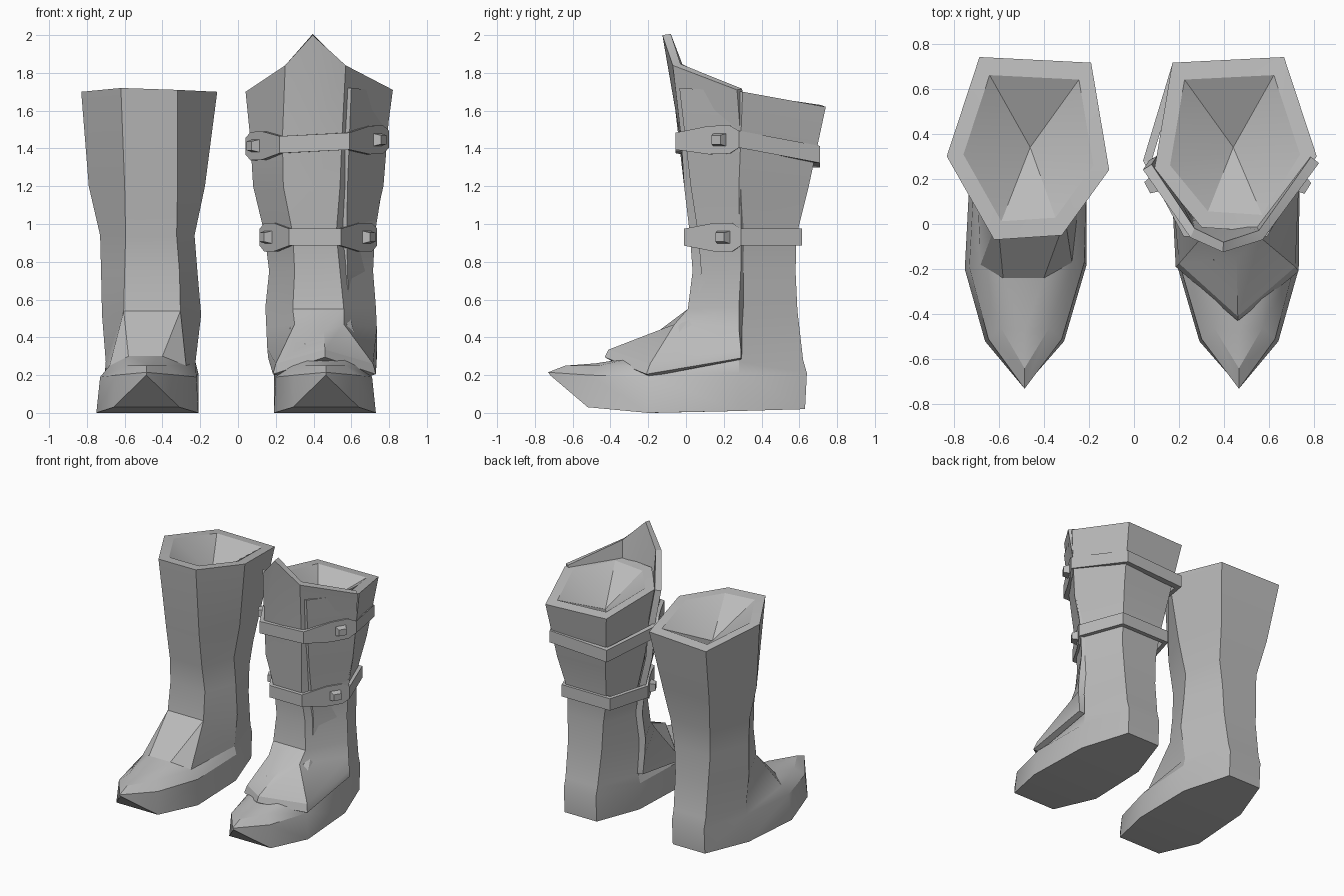
import bpy, bmesh, math
from mathutils import Vector

if "Cube" in bpy.data.objects:
    bpy.data.objects.remove(bpy.data.objects["Cube"])

grey = bpy.data.materials.new("grey_leather")
grey.diffuse_color = (0.5, 0.5, 0.5, 1)
grey.use_nodes = True
grey.node_tree.nodes["Principled BSDF"].inputs["Base Color"].default_value = grey.diffuse_color


def make(name, verts, faces, thickness=0):
    me = bpy.data.meshes.new(name)
    me.from_pydata([tuple(v) for v in verts], [], faces)
    if not thickness:
        bm = bmesh.new()
        bm.from_mesh(me)
        bmesh.ops.recalc_face_normals(bm, faces=bm.faces)
        bm.to_mesh(me)
        bm.free()
    me.materials.append(grey)
    ob = bpy.data.objects.new(name, me)
    bpy.context.collection.objects.link(ob)
    bpy.ops.object.select_all(action='DESELECT')
    ob.select_set(True)
    bpy.context.view_layer.objects.active = ob
    if thickness:
        mod = ob.modifiers.new("thickness", "SOLIDIFY")
        mod.thickness = thickness
        mod.offset = -1
        bpy.ops.object.modifier_apply(modifier=mod.name)
    bpy.ops.object.shade_smooth_by_angle(angle=math.radians(25))
    return ob


def bridge(a, b):
    n = len(a)
    return [(a[i], a[(i + 1) % n], b[(i + 1) % n], b[i]) for i in range(n)]


# Shaft rings, order: front outer, front inner, side inner, back inner, back outer, side outer
SHAFT = [
    [(-.605, .02, .54), (-.305, .02, .54), (-.195, .27, .52), (-.32, .585, .54), (-.60, .59, .54), (-.72, .27, .52)],
    [(-.60, .045, .75), (-.31, .045, .75), (-.215, .28, .75), (-.31, .58, .75), (-.61, .58, .75), (-.725, .28, .75)],
    [(-.595, .03, .94), (-.325, .03, .94), (-.23, .28, .94), (-.28, .585, .94), (-.61, .585, .94), (-.73, .28, .94)],
    [(-.60, -.01, 1.2), (-.32, -.01, 1.2), (-.175, .27, 1.2), (-.25, .64, 1.2), (-.65, .65, 1.2), (-.79, .28, 1.2)],
    [(-.62, -.07, 1.72), (-.32, -.05, 1.71), (-.11, .24, 1.70), (-.19, .715, 1.63), (-.685, .74, 1.62), (-.83, .30, 1.70)],
]
# Foot rings, order: toe, then inner side to heel, then outer heel back to toe
FOOT = [
    [(-.485, -.72, .20), (-.31, -.52, .03), (-.21, -.18, 0), (-.215, .28, .01), (-.33, .63, .02),
     (-.60, .63, .02), (-.725, .28, .01), (-.75, -.20, 0), (-.66, -.52, .03)],
    [(-.485, -.73, .215), (-.32, -.51, .20), (-.22, -.17, .19), (-.21, .28, .21), (-.33, .64, .21),
     (-.60, .64, .21), (-.705, .28, .21), (-.73, -.19, .19), (-.645, -.51, .20)],
    [(-.485, -.64, .25), (-.375, -.46, .25), (-.275, -.17, .25), (-.225, .28, .27), (-.33, .62, .28),
     (-.60, .62, .28), (-.70, .28, .27), (-.68, -.18, .25), (-.59, -.46, .25)],
]


def boot(name, mirrored):
    v, f = [], []

    def ring(points):
        start = len(v)
        v.extend(Vector(p) for p in points)
        return list(range(start, len(v)))
    sole, lip, top = [ring(r) for r in FOOT]
    shafts = [ring(r) for r in SHAFT]
    if mirrored:                       # leave room for the guard in front
        for r in shafts:
            for i in r[:2]:
                v[i].y += .035
    f += bridge(sole, lip) + bridge(lip, top)
    for a, b in zip(shafts, shafts[1:]):
        f += bridge(a, b)
    # underside strips
    f.append((sole[0], sole[1], sole[8]))
    for i in (1, 2, 3):
        f.append((sole[i], sole[i + 1], sole[8 - i], sole[9 - i]))
    # instep panel and cheeks
    ml, mr, p = ring([(-.58, -.24, .30), (-.40, -.24, .30), (-.485, -.48, .262)])
    fl, fr, sr, br, bl, sl = shafts[0]
    f += [(fl, fr, mr, ml), (ml, mr, p),
          (p, top[1], top[0]), (p, top[0], top[8]),
          (mr, top[2], top[1], p), (ml, p, top[8], top[7]),
          (fr, top[2], mr), (fl, ml, top[7]),
          (fr, sr, top[3], top[2]), (fl, top[7], top[6], sl),
          (sr, br, top[4], top[3]), (sl, top[6], top[5], bl),
          (br, bl, top[5], top[4])]
    # flat rim and dish in the opening
    rim = [v[i] for i in shafts[-1]]
    mid = Vector((-.46, .34, 1.68))
    inner = ring([q.lerp(mid, .2) for q in rim])
    f += bridge(shafts[-1], inner)
    bottom = ring([(-.46, .34, 1.49)])[0]
    f += [(inner[i], inner[(i + 1) % 6], bottom) for i in range(6)]
    if mirrored:
        for q in v:
            q.x = -.02 - q.x
    make(name, v, f)


boot("plain_boot", False)
boot("armoured_boot", True)

# Front guard: rows from the toe flap up to the pointed crest, five columns each
GUARD = [
    [(.16, .29, .29), (.185, -.19, .205), (.46, -.43, .295), (.73, -.21, .205), (.735, .29, .29)],
    [(.155, .29, .34), (.20, -.175, .26), (.46, -.41, .335), (.715, -.19, .26), (.735, .29, .34)],
    [(.15, .28, .45), (.30, -.06, .47), (.455, -.15, .43), (.56, -.06, .47), (.735, .28, .45)],
    [(.145, .28, .56), (.29, .01, .55), (.425, .01, .55), (.56, .01, .55), (.73, .28, .56)],
    [(.165, .29, .75), (.30, .035, .75), (.42, .035, .75), (.54, .035, .75), (.715, .29, .75)],
    [(.14, .29, .95), (.29, .02, .95), (.41, .02, .95), (.52, .02, .95), (.725, .29, .95)],
    [(.08, .29, 1.2), (.24, -.01, 1.2), (.39, -.01, 1.2), (.54, -.01, 1.2), (.765, .29, 1.2)],
    [(.065, .28, 1.45), (.235, -.02, 1.45), (.395, -.03, 1.45), (.55, -.025, 1.45), (.785, .29, 1.45)],
    [(.04, .24, 1.70), (.25, -.06, 1.84), (.395, -.125, 2.0), (.57, -.07, 1.84), (.82, .27, 1.71)],
]
make("front_guard", [p for r in GUARD for p in r],
     [(5 * r + c, 5 * r + c + 1, 5 * r + c + 6, 5 * r + c + 5)
      for r in range(len(GUARD) - 1) for c in range(4)], .045)


# Straps: half height widens into a plate on each front diagonal
def strap(name, front, side, back, tilt):
    (flx, frx, fy), (slx, srx, sy), (blx, brx, by) = front, side, back
    FL, FR = Vector((flx, fy)), Vector((frx, fy))
    SL, SR = Vector((slx, sy)), Vector((srx, sy))
    loop = [(FL, .045), (FR, .045), (FR.lerp(SR, .52), .075), (FR.lerp(SR, .85), .075), (SR, .045),
            (Vector((brx, by)), .045), (Vector((blx, by)), .045),
            (SL, .045), (SL.lerp(FL, .15), .075), (SL.lerp(FL, .48), .075)]
    n = len(loop)
    centre = Vector(((slx + srx) / 2, sy))
    v = []
    for scale, sign in ((1, -1), (1, 1), (.9, 1), (.9, -1)):
        for p, h in loop:
            q = centre + (p - centre) * scale
            v.append((q.x, q.y, tilt(p) + sign * h))
    f = []
    for k in range(4):
        a = [k * n + i for i in range(n)]
        b = [(k + 1) % 4 * n + i for i in range(n)]
        f += bridge(a, b)
    make(name, v, f)
    # tapered studs on the plates
    for label, F, S in (("inner", FL, SL), ("outer", FR, SR)):
        p = F.lerp(S, .7)
        along = (S - F).normalized()
        out = Vector((along.y, -along.x))
        if out.dot(p - centre) < 0:
            out = -out
        sv = []
        for d, s in ((-.01, .042), (.04, .028)):
            for a, b in ((-1, -1), (1, -1), (1, 1), (-1, 1)):
                q = p + out * d + along * (a * s)
                sv.append((q.x, q.y, tilt(p) + b * s * .85))
        make(name + "_" + label + "_stud", sv,
             bridge([0, 1, 2, 3], [4, 5, 6, 7]) + [(3, 2, 1, 0), (4, 5, 6, 7)])


strap("upper_strap", (.22, .59, -.055), (.04, .80, .28), (.17, .65, .71),
      lambda p: 1.43 + .05 * (p.x - .42) - max(0, p.y - .28) * .17)
strap("lower_strap", (.27, .545, -.01), (.115, .737, .29), (.21, .615, .615),
      lambda p: .93)
